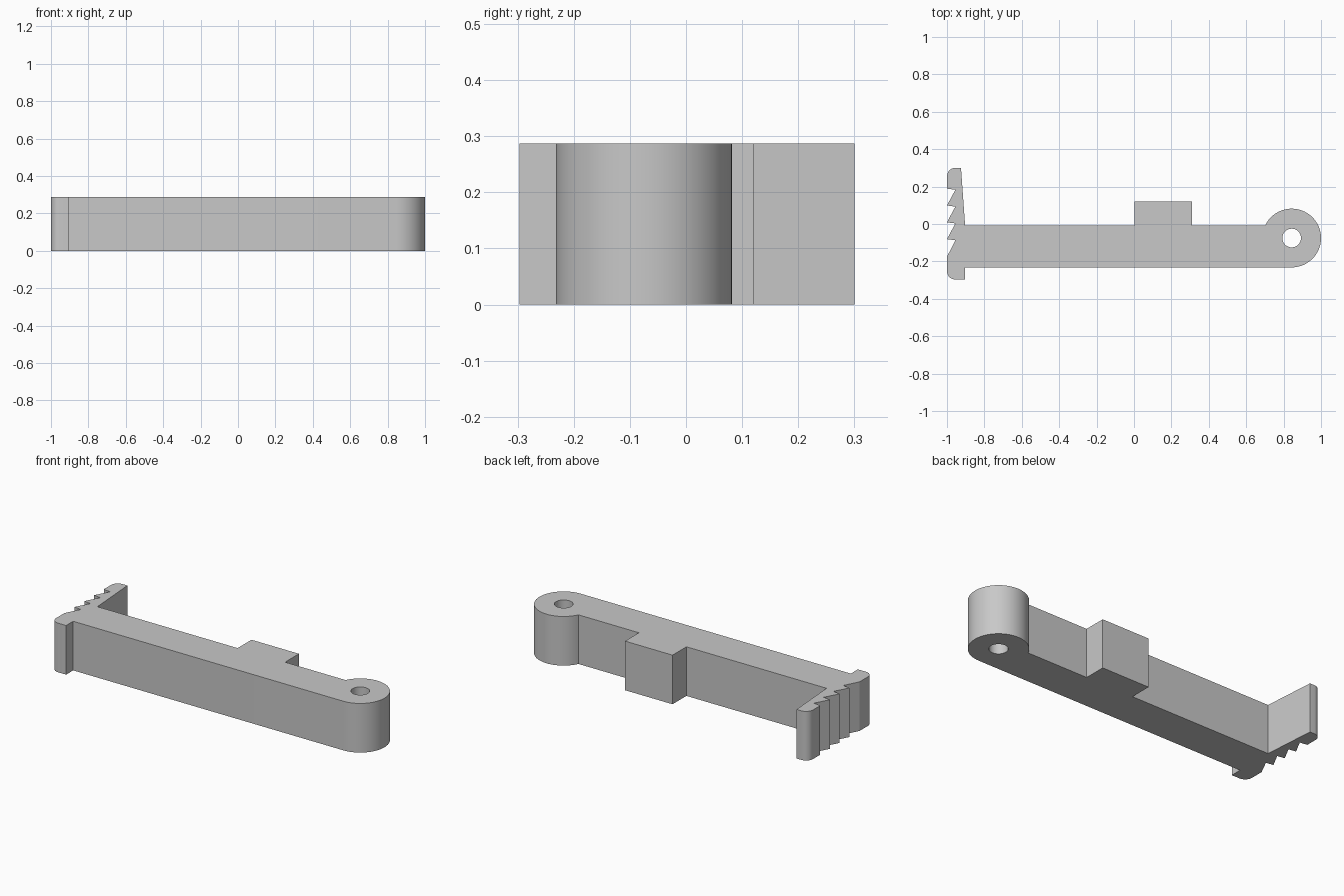
import bpy, bmesh, math

cube = bpy.data.objects.get("Cube")
if cube:
    bpy.data.objects.remove(cube)

HEIGHT = 0.287
PIVOT = (0.843, -0.075)
PIVOT_R = 0.157
HOLE_R = 0.05

grey = bpy.data.materials.new("plain_grey")
grey.use_nodes = True
colour = (0.58, 0.58, 0.58, 1)
grey.diffuse_color = colour
grey.node_tree.nodes["Principled BSDF"].inputs["Base Color"].default_value = colour


def arc(centre, radius, start, end, steps):
    """Points along an arc, angles in degrees."""
    angles = [math.radians(start + (end - start) * i / steps) for i in range(steps + 1)]
    return [(centre[0] + radius * math.cos(a), centre[1] + radius * math.sin(a)) for a in angles]


def extrude_profile(name, points, bottom, top):
    """Upright prism from a closed outline."""
    bm = bmesh.new()
    face = bm.faces.new([bm.verts.new((x, y, bottom)) for x, y in points])
    wall = bmesh.ops.extrude_face_region(bm, geom=[face])
    verts = [v for v in wall["geom"] if isinstance(v, bmesh.types.BMVert)]
    bmesh.ops.translate(bm, verts=verts, vec=(0, 0, top - bottom))
    bmesh.ops.recalc_face_normals(bm, faces=bm.faces)
    mesh = bpy.data.meshes.new(name)
    bm.to_mesh(mesh)
    bm.free()
    obj = bpy.data.objects.new(name, mesh)
    bpy.context.collection.objects.link(obj)
    mesh.materials.append(grey)
    return obj


# Outline, counter-clockwise from the foot: foot, shaft and pivot eye
BACK, FRONT = -0.008, PIVOT[1] - PIVOT_R
meet = math.degrees(math.asin((BACK - PIVOT[1]) / PIVOT_R))
outline = [(-0.903, -0.297), (-0.903, FRONT)]
outline += arc(PIVOT, PIVOT_R, -90, 180 - meet, 48)

# Stop block and the tapered upper jaw
outline += [(0.31, BACK), (0.31, 0.12), (0.003, 0.12), (0.003, BACK)]
outline += [(-0.903, BACK), (-0.925, 0.3)]
outline += arc((-0.955, 0.255), 0.045, 90, 180, 8)

# Sawtooth grip
for i in range(4):
    y = 0.185 - 0.09 * i
    outline += [(-1, y + 0.004), (-0.955, y - 0.002)]
outline += [(-1, -0.175)]
outline += arc((-0.955, -0.252), 0.045, 180, 270, 8)

lever = extrude_profile("lever_arm", outline, 0, HEIGHT)

# Pivot hole
cutter = extrude_profile("pivot_hole_cutter", arc(PIVOT, HOLE_R, 0, 350, 35), -0.1, HEIGHT + 0.1)
cutter.hide_render = True
cutter.hide_viewport = True
cut = lever.modifiers.new("pivot_hole", 'BOOLEAN')
cut.operation = 'DIFFERENCE'
cut.solver = 'EXACT'
cut.object = cutter
bpy.context.view_layer.objects.active = lever
lever.select_set(True)
bpy.ops.object.modifier_apply(modifier=cut.name)
bpy.data.objects.remove(cutter)

bpy.ops.object.shade_smooth_by_angle(angle=math.radians(25))
